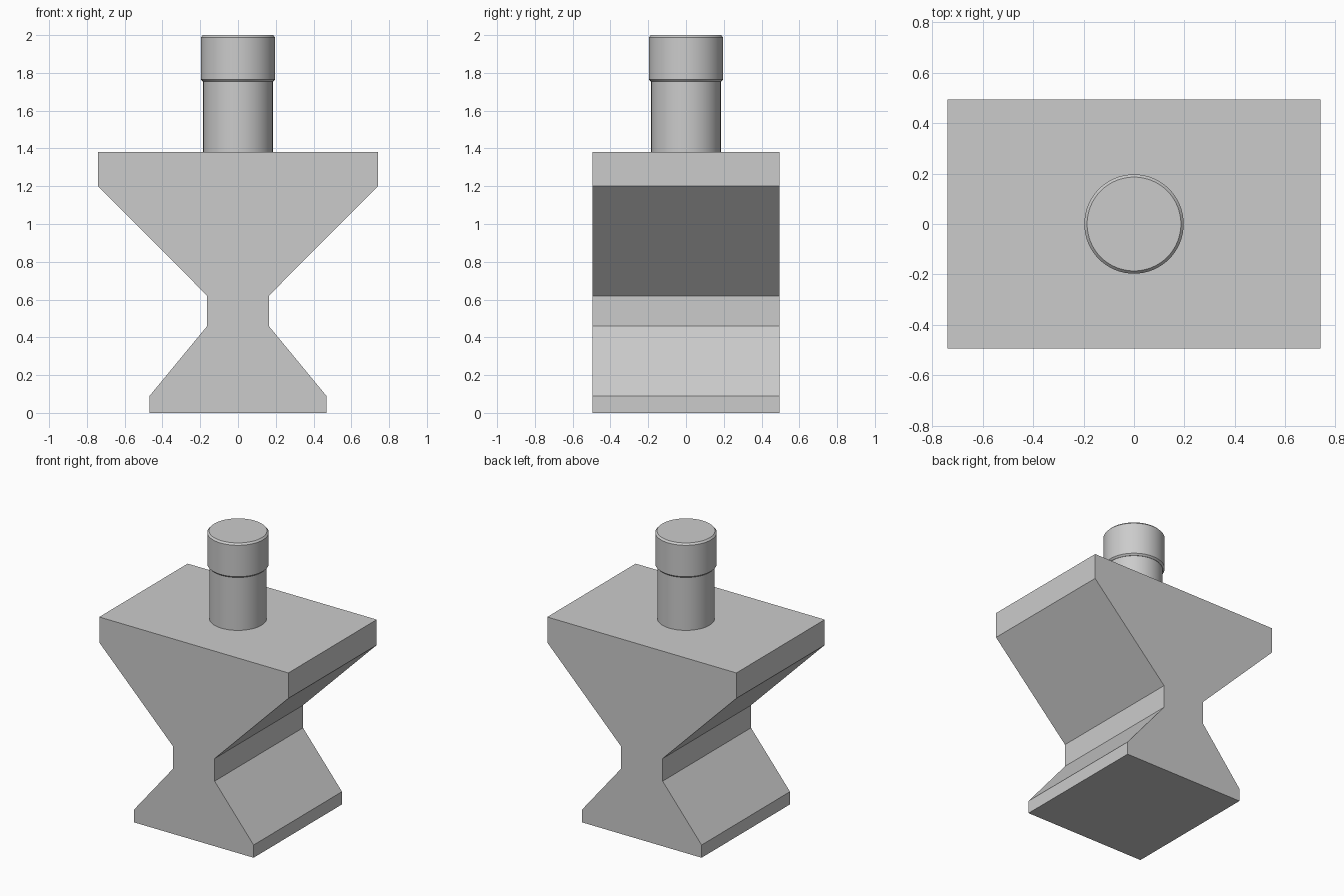
import bpy
import bmesh
import math
from mathutils import Matrix, Vector

if "Cube" in bpy.data.objects:
    bpy.data.objects.remove(bpy.data.objects["Cube"], do_unlink=True)

GREY = (0.6, 0.6, 0.6, 1.0)
metal = bpy.data.materials.new("plain_grey")
metal.use_nodes = True
metal.diffuse_color = GREY
metal.node_tree.nodes["Principled BSDF"].inputs["Base Color"].default_value = GREY


def finish(bm, name):
    bmesh.ops.recalc_face_normals(bm, faces=bm.faces)
    mesh = bpy.data.meshes.new(name)
    bm.to_mesh(mesh)
    bm.free()
    mesh.materials.append(metal)
    obj = bpy.data.objects.new(name, mesh)
    bpy.context.collection.objects.link(obj)
    return obj


def extruded(name, half_profile, half_depth):
    """Mirror a (half width, height) outline in x and extrude it along y."""
    outline = half_profile + [(-x, z) for x, z in reversed(half_profile)]
    bm = bmesh.new()
    face = bm.faces.new([bm.verts.new((x, -half_depth, z)) for x, z in outline])
    grown = bmesh.ops.extrude_face_region(bm, geom=[face], use_keep_orig=True)
    verts = [v for v in grown["geom"] if isinstance(v, bmesh.types.BMVert)]
    bmesh.ops.translate(bm, verts=verts, vec=(0, 2 * half_depth, 0))
    return finish(bm, name)


def turned(name, profile, sides=64):
    """Stack rings of (radius, height) into a capped round part."""
    bm = bmesh.new()
    rings = []
    for radius, z in profile:
        ring = bmesh.ops.create_circle(bm, segments=sides, radius=radius,
                                       matrix=Matrix.Translation((0, 0, z)))
        rings.append(ring["verts"])
    for low, high in zip(rings, rings[1:]):
        for i in range(sides):
            j = (i + 1) % sides
            bm.faces.new((low[i], low[j], high[j], high[i]))
    bm.faces.new(rings[0])
    bm.faces.new(rings[-1])
    obj = finish(bm, name)
    bpy.ops.object.select_all(action="DESELECT")
    obj.select_set(True)
    bpy.context.view_layer.objects.active = obj
    bpy.ops.object.shade_smooth_by_angle(angle=math.radians(30))
    return obj


# Waisted block: foot, neck and wide flared top
extruded("waisted_body", [(0.468, 0), (0.468, 0.09), (0.163, 0.46),
                          (0.163, 0.62), (0.74, 1.2), (0.74, 1.38)], 0.494)

# Round shank standing on the block
turned("shank", [(0.184, 1.37), (0.184, 1.77)])

# Slightly wider chamfered head
turned("shank_head", [(0.186, 1.755), (0.197, 1.766), (0.197, 1.988), (0.186, 2.0)])
